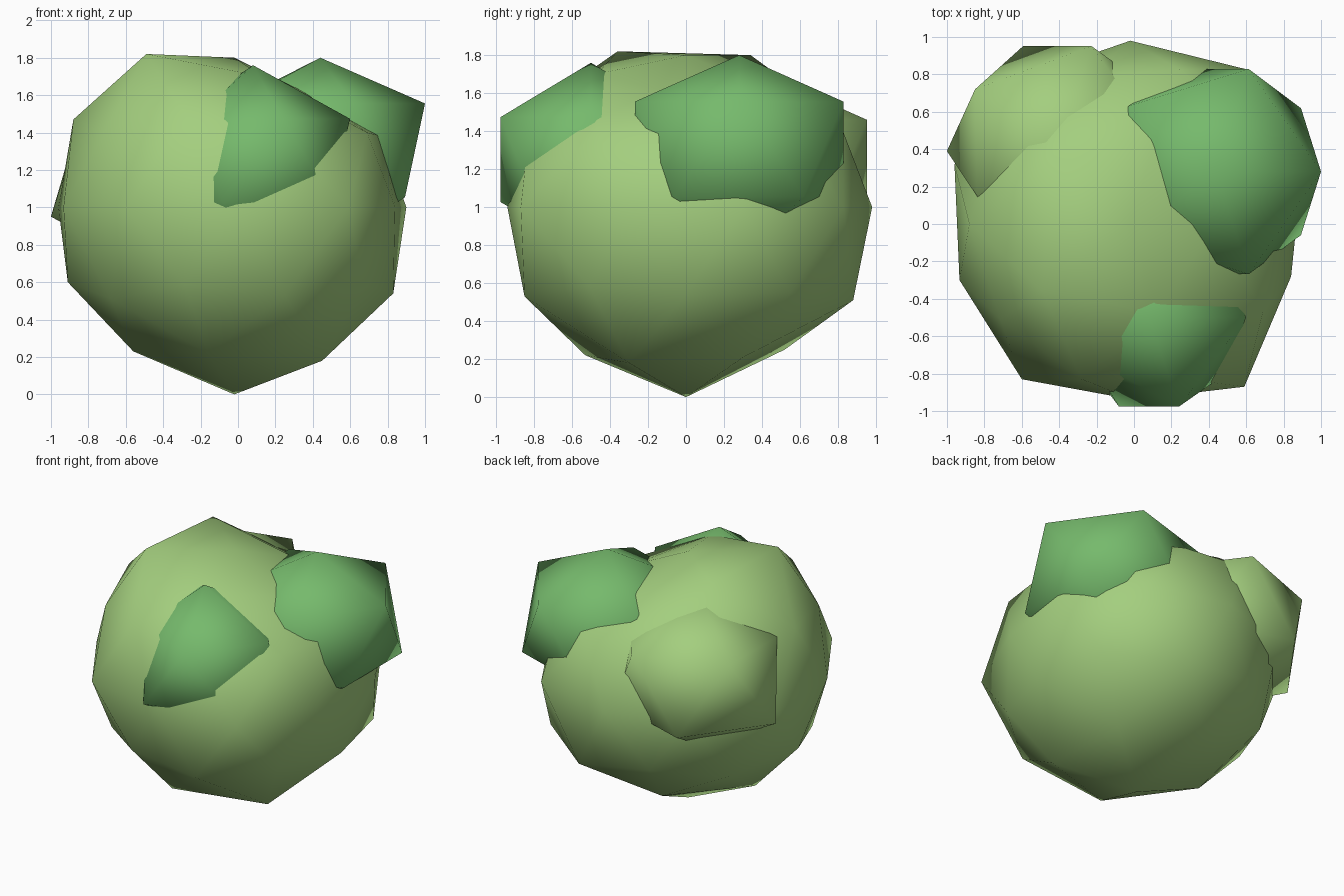
import bpy
from mathutils import Vector


def material(name, rgb):
    m = bpy.data.materials.new(name)
    m.diffuse_color = (*rgb, 1)
    return m


light_green = material("light_green", (0.37, 0.62, 0.21))
deep_green = material("deep_green", (0.18, 0.49, 0.15))


def clump(name, subdiv, centre, scale, mat, nudges=(), lower_z=None):
    """Squashed icosphere; each nudge pulls its nearest vertex onto the point."""
    bpy.ops.mesh.primitive_ico_sphere_add(subdivisions=subdiv, radius=1)
    ob = bpy.context.object
    ob.name = name
    centre = Vector(centre)
    verts = ob.data.vertices
    for v in verts:
        sz = lower_z if lower_z and v.co.z < 0 else scale[2]
        v.co = centre + Vector((v.co.x * scale[0], v.co.y * scale[1], v.co.z * sz))
    for p in nudges:
        p = Vector(p)
        min(verts, key=lambda v: (v.co - p).length).co = p
    ob.data.materials.append(mat)
    for poly in ob.data.polygons:
        poly.use_smooth = True
    return ob


# Main body of the bush, with uneven corners
clump("bush_body", 2, (-0.02, 0, 1.0), (0.96, 0.97, 0.90), light_green, [
    (-0.02, 0, 0), (-0.02, 0, 1.80),
    (-0.49, -0.36, 1.82), (-0.44, 0.34, 1.80),
    (0.43, 0, 1.58), (0.12, 0.46, 1.61), (0.13, -0.47, 1.70),
    (-0.56, 0, 0.23), (0.45, -0.30, 0.18),
    (-0.16, -0.53, 0.22), (-0.17, 0.52, 0.25),
    (-0.91, 0, 0.60), (0.83, 0, 0.54), (0.71, 0.55, 0.55),
    (0.25, 0.88, 0.51), (0.25, -0.85, 0.53),
    (0.84, -0.28, 1.0), (0.90, 0.30, 1.0),
    (0.59, -0.87, 1.0), (0.59, 0.83, 1.0),
    (-0.60, -0.83, 1.0), (-0.02, 0.98, 1.0), (0, -0.94, 1.0),
    (-0.96, 0.32, 1.0), (0.69, -0.47, 1.40), (-0.88, 0, 1.47),
    (0.77, 0, 1.38), (-0.28, -0.83, 1.49),
], lower_z=0.93)

# Smaller leaf clumps poking out of the body
clump("right_clump", 1, (0.44, 0.28, 1.305), (0.626, 0.645, 0.56), deep_green,
      [(0.44, 0.28, 1.80), (-0.03, 0.63, 1.56)])
clump("front_clump", 1, (0.08, -0.50, 1.25), (0.58, 0.56, 0.50), deep_green,
      [(0.08, -0.50, 1.76), (-0.24, -0.72, 1.47)])
clump("back_clump", 1, (-0.41, 0.39, 1.205), (0.66, 0.66, 0.57), light_green,
      [(-0.41, 0.39, 1.71), (-0.84, 0.15, 1.45), (-0.85, 0.72, 1.46)])
